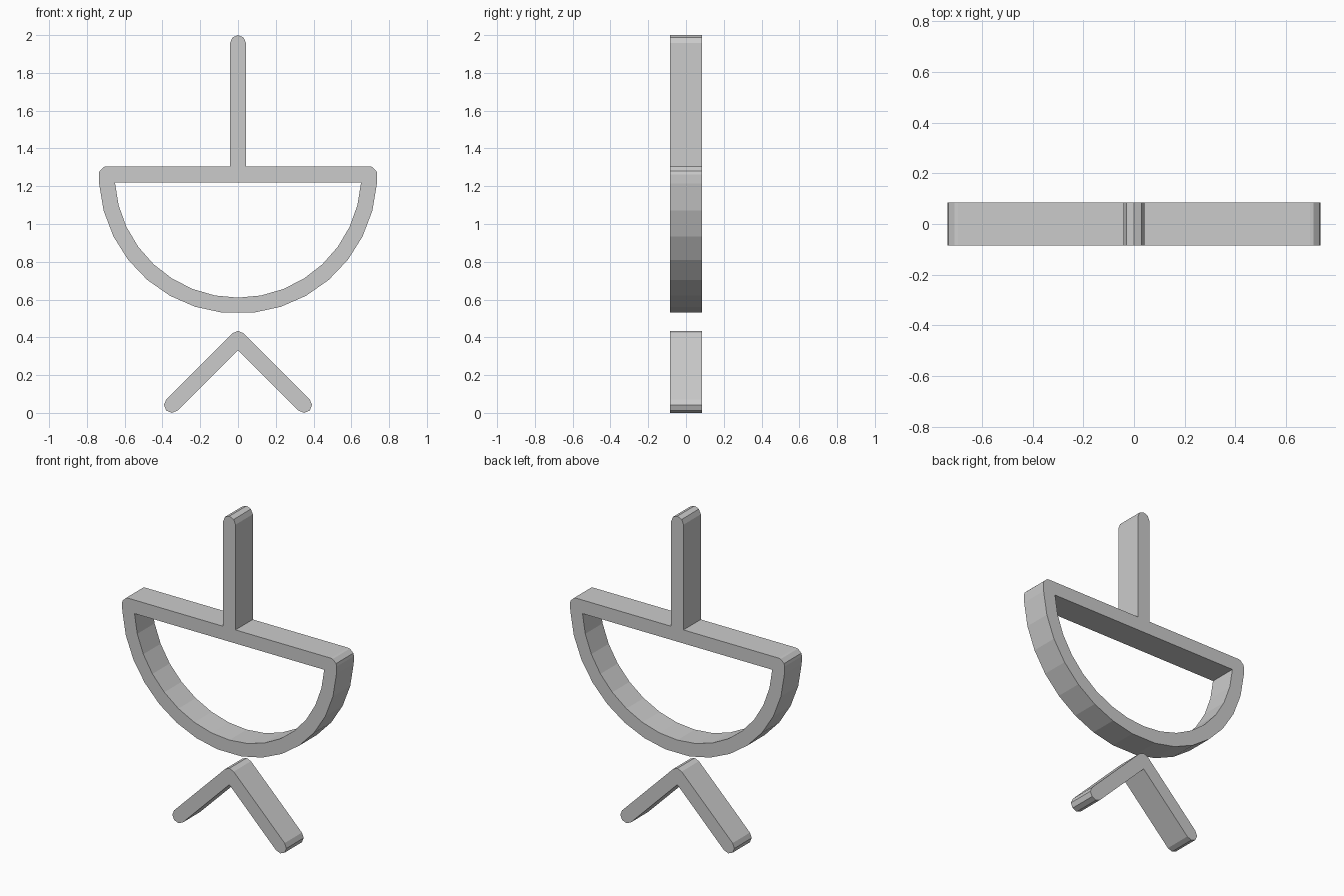
import bpy, bmesh
from math import sin, cos, radians, sqrt
from mathutils import Matrix

cube = bpy.data.objects.get("Cube")
if cube:
    bpy.data.objects.remove(cube, do_unlink=True)

R = 0.042            # half the stroke width
HALF_DEPTH = 0.085
BOWL_R = 0.695       # stroke centre radius of the bowl
BAR_Z = 1.263        # stroke centre height of the bar

grey = bpy.data.materials.new("light_grey")
grey.use_nodes = True
colour = (0.6, 0.6, 0.6, 1)
grey.diffuse_color = colour
grey.node_tree.nodes["Principled BSDF"].inputs["Base Color"].default_value = colour


def arc(cx, cz, r, angles):
    """Points on a circle; 0 degrees is +x and 90 is up."""
    return [(cx + r * cos(radians(a)), cz + r * sin(radians(a))) for a in angles]


def mirrored(half):
    """Close a right-hand half outline with its mirror image."""
    return half + [(-x, z) for x, z in reversed(half) if abs(x) > 1e-5]


def plate(name, outlines):
    """Fill flat outlines (the second is a hole) and give them depth."""
    curve = bpy.data.curves.new(name + "_profile", 'CURVE')
    curve.dimensions = '2D'
    curve.fill_mode = 'BOTH'
    curve.extrude = HALF_DEPTH
    for points in outlines:
        spline = curve.splines.new('POLY')
        spline.points.add(len(points) - 1)
        for p, (x, z) in zip(spline.points, points):
            p.co = (x, z, 0, 1)
        spline.use_cyclic_u = True
        spline.use_smooth = False
    helper = bpy.data.objects.new(name + "_helper", curve)
    bpy.context.collection.objects.link(helper)
    bpy.context.view_layer.update()
    deps = bpy.context.evaluated_depsgraph_get()
    mesh = bpy.data.meshes.new_from_object(helper.evaluated_get(deps))
    bpy.data.objects.remove(helper, do_unlink=True)
    bpy.data.curves.remove(curve)

    # Stand the plate upright and weld its walls to its faces
    bm = bmesh.new()
    bm.from_mesh(mesh)
    bmesh.ops.remove_doubles(bm, verts=bm.verts, dist=1e-4)
    bmesh.ops.transform(bm, verts=bm.verts, matrix=Matrix.Rotation(radians(90), 4, 'X'))
    bmesh.ops.recalc_face_normals(bm, faces=bm.faces)
    for f in bm.faces:
        f.smooth = False
        f.material_index = 0
    bm.to_mesh(mesh)
    bm.free()
    mesh.name = name
    mesh.materials.clear()
    mesh.materials.append(grey)
    ob = bpy.data.objects.new(name, mesh)
    bpy.context.collection.objects.link(ob)
    return ob


# Bowl with its top bar and upright stem, facets staggered inside and out
outer = arc(0, BAR_Z, BOWL_R + R, [-83.5 + 11.4 * i for i in range(8)])
corner = arc(BOWL_R, BAR_Z, R, [0, 25, 70, 90])
stem = [(R, BAR_Z + R)] + arc(0, 2 - R, R, [0, 45, 90])
inner = arc(0, BAR_Z, BOWL_R - R, [-90 + 10.8 * i for i in range(9)])
inner[-1] = (inner[-1][0], BAR_Z - R)
plate("bowl_with_stem", [mirrored(outer + corner + stem), mirrored(inner)])

# Chevron foot with rounded ends
tip = 0.35
foot = [(0, tip + R - R * sqrt(2))]
foot += arc(tip, R, R, [-135, -90, -45, 0, 45])
foot += arc(0, tip + R, R, [45, 90])
plate("chevron_foot", [mirrored(foot)])
